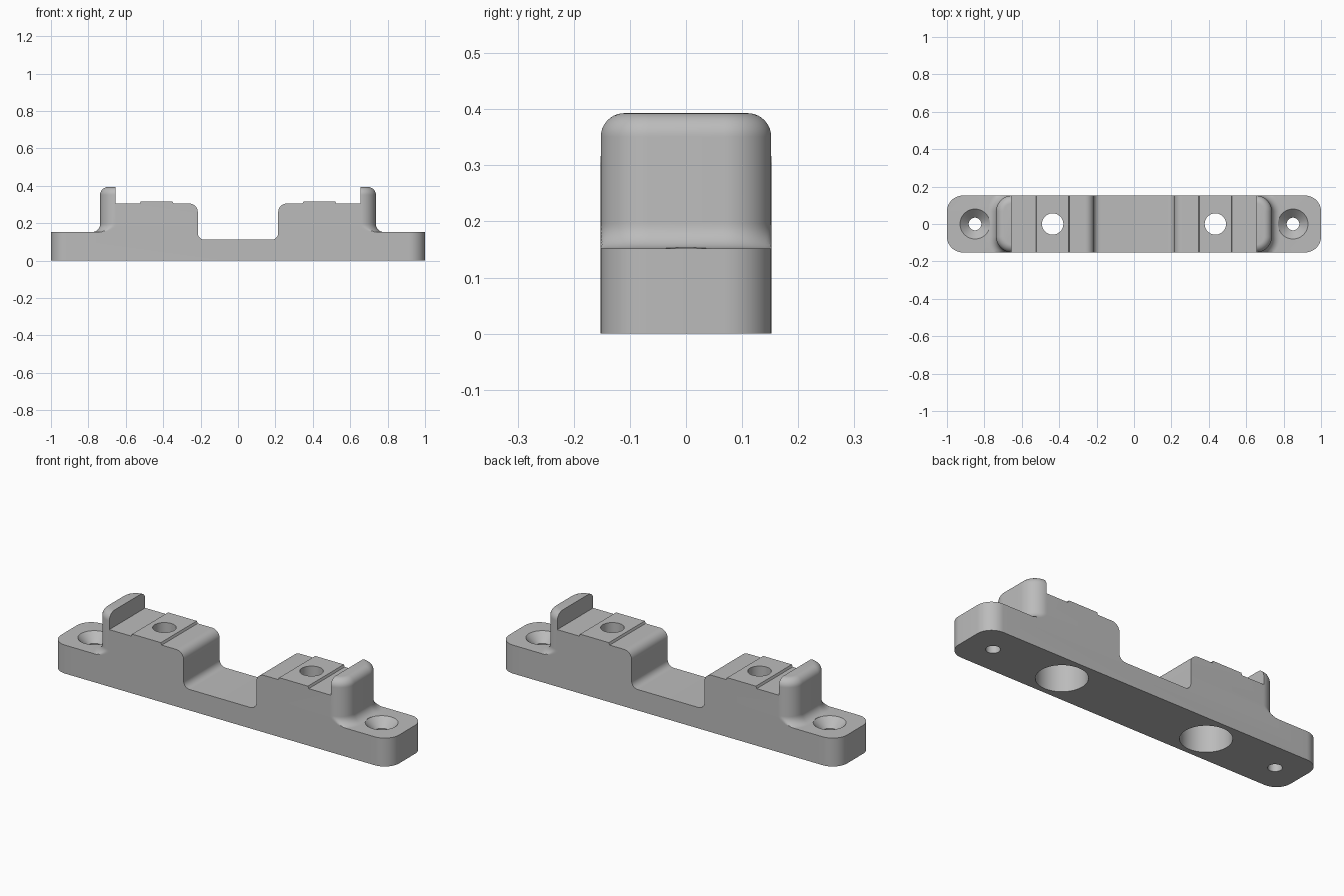
import bpy, bmesh
from math import sin, cos, pi, radians

cube = bpy.data.objects.get("Cube")
if cube:
    bpy.data.objects.remove(cube, do_unlink=True)

HALF_DEPTH = 0.152
BASE_TOP = 0.152
LIP_TOP = 0.393
CORNER = 0.085
FILLET = 0.045
ROUND = 0.042
STEPS = 10

grey = bpy.data.materials.new("light grey")
grey.use_nodes = True
colour = (0.5, 0.5, 0.5, 1)
grey.diffuse_color = colour
grey.node_tree.nodes["Principled BSDF"].inputs["Base Color"].default_value = colour


def arc(cx, cy, r, start, end, n=STEPS):
    """Points along a circular arc, angles in degrees."""
    angles = [radians(start + (end - start) * i / n) for i in range(n + 1)]
    return [(cx + r * cos(a), cy + r * sin(a)) for a in angles]


def rounded_rect(hx, hy, r):
    pts = []
    for i, (sx, sy) in enumerate([(1, 1), (-1, 1), (-1, -1), (1, -1)]):
        pts += arc(sx * (hx - r), sy * (hy - r), r, 90 * i, 90 * i + 90, 16)
    return pts


def loft(name, rings):
    """Closed solid through rings of equal point count."""
    bm = bmesh.new()
    rows = [[bm.verts.new(p) for p in ring] for ring in rings]
    n = len(rows[0])
    for a, b in zip(rows, rows[1:]):
        for i in range(n):
            j = (i + 1) % n
            bm.faces.new((a[i], a[j], b[j], b[i]))
    bm.faces.new(rows[0][::-1])
    bm.faces.new(rows[-1])
    bmesh.ops.recalc_face_normals(bm, faces=bm.faces)
    mesh = bpy.data.meshes.new(name)
    bm.to_mesh(mesh)
    bm.free()
    mesh.materials.append(grey)
    obj = bpy.data.objects.new(name, mesh)
    bpy.context.collection.objects.link(obj)
    return obj


def turned(name, x, profile):
    """Round solid about a vertical axis; profile holds (radius, z)."""
    return loft(name, [[(px, py, z) for px, py in arc(x, 0, r, 0, 360, 48)[:-1]]
                       for r, z in profile])


def combine(target, tool, operation):
    mod = target.modifiers.new(operation.lower(), "BOOLEAN")
    mod.operation = operation
    mod.solver = "EXACT"
    mod.object = tool
    bpy.context.view_layer.objects.active = target
    bpy.ops.object.modifier_apply(modifier=mod.name)
    bpy.data.objects.remove(tool, do_unlink=True)


# Base bar with rounded vertical corners
outline = rounded_rect(1, HALF_DEPTH, CORNER)
bracket = loft("mounting_bracket", [[(x, y, z) for x, y in outline] for z in (0, BASE_TOP)])

# Upper block: flared foot, straight walls, rounded top; sides flush with the bar
levels = [(FILLET, BASE_TOP - 0.05)]
for i in range(STEPS + 1):
    t = pi / 2 * i / STEPS
    levels.append((FILLET * (1 - sin(t)), BASE_TOP + FILLET * (1 - cos(t))))
for i in range(STEPS + 1):
    t = pi / 2 * i / STEPS
    levels.append((-ROUND * (1 - cos(t)), LIP_TOP - ROUND * (1 - sin(t))))
rings = []
for grow, z in levels:
    ring = rounded_rect(0.737 + grow, HALF_DEPTH + grow, CORNER + grow)
    rings.append([(x, max(-HALF_DEPTH, min(HALF_DEPTH, y)), z) for x, y in ring])
combine(bracket, loft("upper_block", rings), "UNION")

# Saddle cut: end lips, raised pads and central channel
SEAT, PAD, FLOOR = 0.305, 0.317, 0.112
half = [(0.655, 0.6), (0.655, SEAT), (0.525, SEAT), (0.52, PAD), (0.35, PAD), (0.345, SEAT)]
half += arc(0.215 + 0.045, SEAT - 0.045, 0.045, 90, 180)
half += arc(0.215 - 0.035, FLOOR + 0.035, 0.035, 0, -90)
profile = half + [(-x, z) for x, z in reversed(half)]
saddle = loft("saddle_cutter", [[(x, y, z) for x, z in profile] for y in (-0.3, 0.3)])
combine(bracket, saddle, "DIFFERENCE")

# Countersunk end holes and counterbored pad holes
for side in (-1, 1):
    screw = [(0.034, -0.1), (0.034, BASE_TOP - 0.046), (0.08, BASE_TOP), (0.08, 0.3)]
    bolt = [(0.123, -0.1), (0.123, 0.2), (0.057, 0.2), (0.057, 0.5)]
    combine(bracket, turned("screw_cutter", side * 0.85, screw), "DIFFERENCE")
    combine(bracket, turned("bolt_cutter", side * 0.435, bolt), "DIFFERENCE")

# Smooth fillets, crisp edges
bpy.ops.object.select_all(action="DESELECT")
bracket.select_set(True)
bpy.context.view_layer.objects.active = bracket
bpy.ops.object.shade_smooth_by_angle(angle=radians(30))
